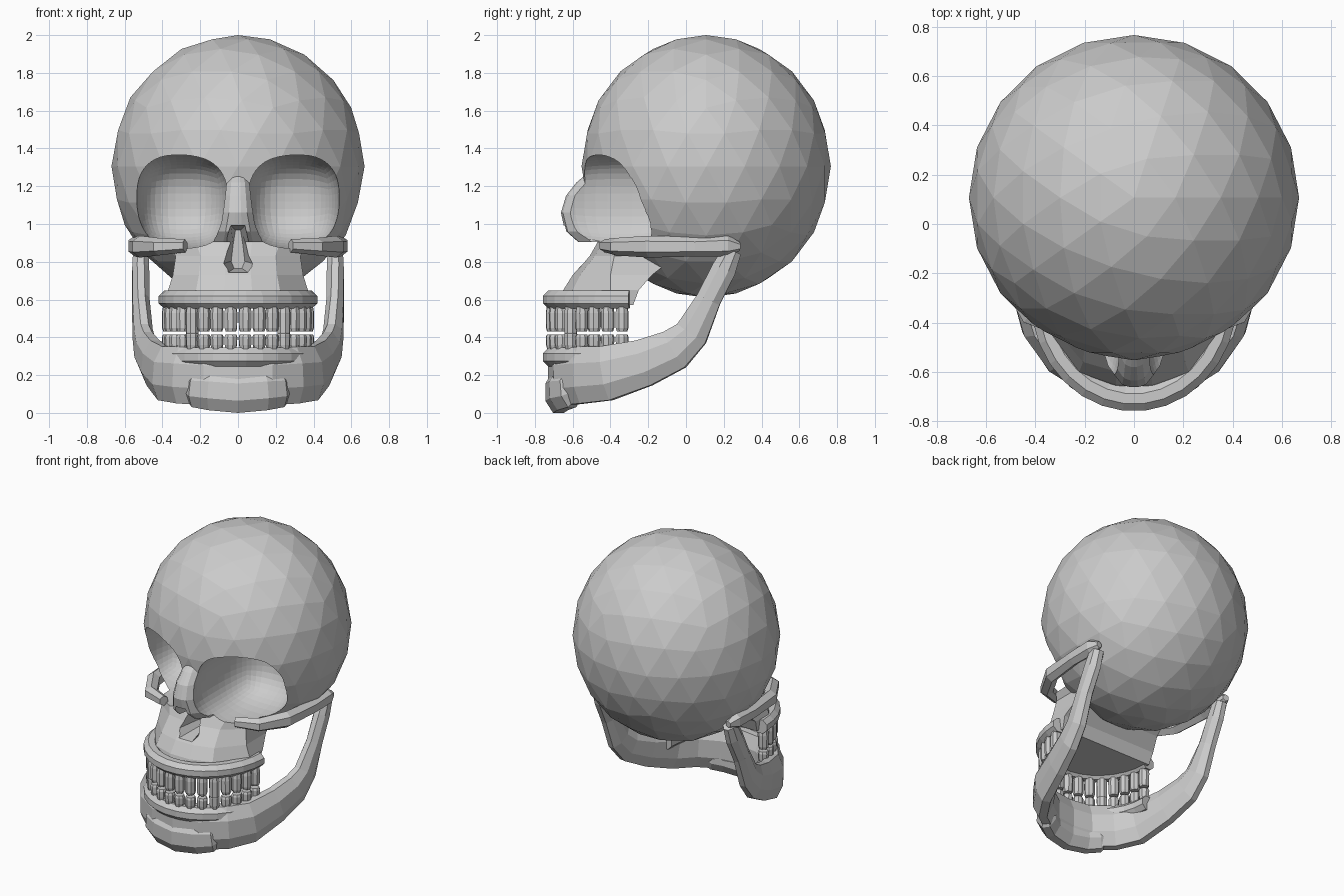
import bpy, bmesh, math
from mathutils import Vector

if "Cube" in bpy.data.objects:
    bpy.data.objects.remove(bpy.data.objects["Cube"])

bone = bpy.data.materials.new("bone_grey")
bone.diffuse_color = (0.6, 0.6, 0.6, 1)
bone.use_nodes = True
bone.node_tree.nodes["Principled BSDF"].inputs["Base Color"].default_value = bone.diffuse_color


def finish(name, bm):
    bmesh.ops.recalc_face_normals(bm, faces=bm.faces[:])
    me = bpy.data.meshes.new(name)
    bm.to_mesh(me)
    bm.free()
    me.materials.append(bone)
    ob = bpy.data.objects.new(name, me)
    bpy.context.collection.objects.link(ob)
    return ob


def add_loft(bm, rings):
    """Skin a list of equal-sized closed rings and cap both ends."""
    vs = [[bm.verts.new(p) for p in r] for r in rings]
    n = len(vs[0])
    for a, b in zip(vs, vs[1:]):
        for i in range(n):
            j = (i + 1) % n
            bm.faces.new((a[i], a[j], b[j], b[i]))
    bm.faces.new(vs[0][::-1])
    bm.faces.new(vs[-1])


def loft(name, rings):
    bm = bmesh.new()
    add_loft(bm, rings)
    return finish(name, bm)


def tube(name, path, sides=8):
    """Path of (x, y, z, half thickness, half height)."""
    pts = [Vector(p[:3]) for p in path]
    rings = []
    for i, p in enumerate(path):
        t = (pts[min(i + 1, len(pts) - 1)] - pts[max(i - 1, 0)]).normalized()
        n = Vector((t.y, -t.x, 0)).normalized()
        b = n.cross(t)
        k = 1 / math.cos(math.pi / sides)
        rings.append([pts[i] + n * p[3] * k * math.cos(a) + b * p[4] * k * math.sin(a)
                      for a in [(j + 0.5) * 2 * math.pi / sides for j in range(sides)]])
    return loft(name, rings)


def mirrored(half):
    """Complete a centre-to-right path with its left half."""
    return [(-p[0],) + tuple(p[1:]) for p in reversed(half) if p[0] > 0] + list(half)


def block(name, sections):
    """Rounded-front block from (z, half width, front y, back y, corner depth)."""
    rings = []
    for z, w, f, b, c in sections:
        half = [(0.2 * w, f), (0.6 * w, f + 0.2 * c), (w, f + c), (w, b)]
        rings.append([(x, y, z) for x, y in half] + [(-x, y, z) for x, y in half[::-1]])
    return loft(name, rings)


def boolean(ob, other, op):
    m = ob.modifiers.new(op, 'BOOLEAN')
    m.operation, m.object, m.solver = op, other, 'EXACT'
    dg = bpy.context.evaluated_depsgraph_get()
    dg.update()
    me = bpy.data.meshes.new_from_object(ob.evaluated_get(dg))
    ob.modifiers.clear()
    ob.data = me
    bpy.data.objects.remove(other)


# Cranium
bm = bmesh.new()
bmesh.ops.create_icosphere(bm, subdivisions=3, radius=1)
for v in bm.verts:
    v.co = Vector((v.co.x * 0.67, v.co.y * 0.66 + 0.107, v.co.z * 0.695 + 1.305))
skull = finish("skull", bm)

# Upper jaw and cheek mass, nasal bone
boolean(skull, block("upper_jaw", [
    (0.57, 0.36, -0.67, -0.28, 0.25), (0.65, 0.37, -0.65, -0.25, 0.25),
    (0.73, 0.345, -0.60, -0.18, 0.2), (0.83, 0.33, -0.51, -0.05, 0.13),
    (0.90, 0.37, -0.47, 0.0, 0.13), (1.0, 0.44, -0.46, 0.0, 0.2)]), 'UNION')
boolean(skull, block("nasal_bone", [
    (0.905, 0.13, -0.58, -0.3, 0.08), (0.96, 0.11, -0.64, -0.3, 0.07),
    (1.06, 0.08, -0.662, -0.3, 0.05), (1.15, 0.07, -0.635, -0.3, 0.05),
    (1.22, 0.06, -0.58, -0.3, 0.05), (1.28, 0.04, -0.51, -0.3, 0.04)]), 'UNION')

# Eye sockets: rounded cubes cut away
for s in (-1, 1):
    bm = bmesh.new()
    bmesh.ops.create_cube(bm, size=2)
    bmesh.ops.subdivide_edges(bm, edges=bm.edges[:], cuts=11, use_grid_fill=True)
    for v in bm.verts:
        q = v.co / sum(abs(c) ** 2.6 for c in v.co) ** (1 / 2.6)
        v.co = Vector((s * 0.29 + q.x * 0.25, -0.35 + q.y * 0.4, 1.12 + q.z * 0.25))
    boolean(skull, finish("socket_cutter", bm), 'DIFFERENCE')

# Nose opening: tapered cut
nose = mirrored([(0.045, 1.0), (0.085, 0.9), (0.12, 0.78), (0.07, 0.73)])
front = [(x, -0.72, z) for x, z in nose]
back = [(x * 0.3, -0.38, 0.87 + (z - 0.87) * 0.75) for x, z in nose]
boolean(skull, loft("nose_cutter", [front, back]), 'DIFFERENCE')

# Cheek arches
arch = [(0.28, -0.43, 0.885, 0.03, 0.03), (0.42, -0.37, 0.88, 0.04, 0.04),
        (0.52, -0.2, 0.88, 0.04, 0.05), (0.545, 0.05, 0.88, 0.035, 0.045),
        (0.54, 0.22, 0.885, 0.04, 0.05), (0.53, 0.285, 0.88, 0.02, 0.02)]
for s, side in ((-1, "left"), (1, "right")):
    tube(side + "_cheek_arch", [(s * p[0],) + p[1:] for p in arch], 6)

# Lower jaw with upright branches, and chin
tube("lower_jaw", mirrored([
    (0, -0.665, 0.19, 0.065, 0.15), (0.16, -0.64, 0.19, 0.065, 0.15),
    (0.30, -0.55, 0.2, 0.065, 0.15), (0.39, -0.42, 0.21, 0.065, 0.145),
    (0.45, -0.22, 0.265, 0.06, 0.125), (0.49, -0.06, 0.335, 0.055, 0.11),
    (0.505, 0.03, 0.42, 0.05, 0.09), (0.515, 0.12, 0.6, 0.045, 0.065),
    (0.515, 0.2, 0.76, 0.045, 0.065), (0.515, 0.245, 0.86, 0.04, 0.05)]))
tube("chin", mirrored([
    (0, -0.675, 0.11, 0.07, 0.11), (0.14, -0.655, 0.122, 0.07, 0.108),
    (0.22, -0.61, 0.13, 0.065, 0.1), (0.25, -0.58, 0.14, 0.04, 0.07)]))


# Gums and teeth follow one half-ellipse
def arc(t):
    return 0.37 * math.sin(t), -0.30 - 0.41 * math.cos(t)


def gum(name, z, half):
    tube(name, [arc(math.radians(a)) + (z, 0.05, half) for a in range(-90, 91, 12)])


gum("upper_gum", 0.6, 0.048)
gum("lower_gum", 0.295, 0.05)

fine = [arc(math.pi * (i / 400 - 0.5)) for i in range(401)]
run = [0]
for a, b in zip(fine, fine[1:]):
    run.append(run[-1] + math.dist(a, b))


def teeth(name, rings, canine_drop):
    bm = bmesh.new()
    for k in range(16):
        target = run[-1] * (k + 0.5) / 16
        i = min(range(401), key=lambda j: abs(run[j] - target))
        x, y = fine[i]
        turn = math.atan2(y + 0.3, x)
        extra = canine_drop if k in (4, 11) else 0
        out = []
        for n, (z, r) in enumerate(rings):
            zz = z + (extra if n >= 2 else 0)
            out.append([(x + r * math.cos(turn + a), y + r * math.sin(turn + a), zz)
                        for a in [(j + 0.5) * math.pi / 4 for j in range(8)]])
        add_loft(bm, out)
    finish(name, bm)


teeth("upper_teeth", [(0.58, 0.027), (0.53, 0.036), (0.45, 0.035), (0.432, 0.029)], -0.025)
teeth("lower_teeth", [(0.32, 0.025), (0.36, 0.034), (0.40, 0.036), (0.415, 0.03)], 0.015)
